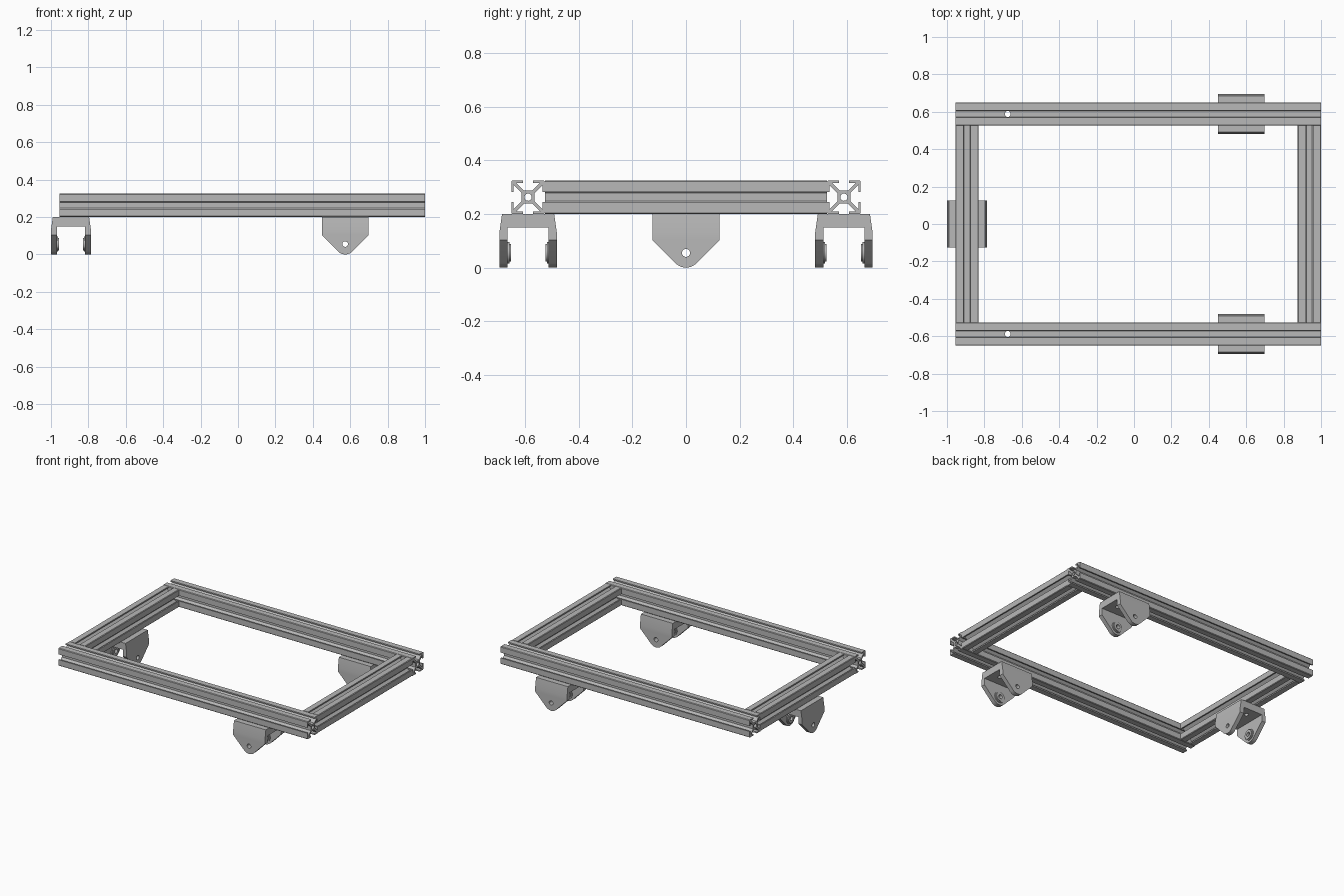
import bpy, bmesh
from math import pi, sin, cos, radians
from mathutils import Matrix, Euler, Vector

if "Cube" in bpy.data.objects:
    bpy.data.objects.remove(bpy.data.objects["Cube"], do_unlink=True)

metal = bpy.data.materials.new("aluminium grey")
metal.use_nodes = True
GREY = (0.48, 0.48, 0.48, 1)
metal.diffuse_color = GREY
for node in metal.node_tree.nodes:
    if node.type == "BSDF_PRINCIPLED":
        node.inputs["Base Color"].default_value = GREY

ALONG_X = Euler((pi / 2, 0, pi / 2)).to_matrix().to_4x4()  # profile is (y, z)
ALONG_Y = Euler((pi / 2, 0, 0)).to_matrix().to_4x4()       # profile is (x, z)


def circle(r, cx=0, cy=0, n=24, start=0, sweep=2 * pi):
    """Points on a circle or an arc."""
    steps = n if sweep == 2 * pi else n - 1
    return [(cx + r * cos(start + sweep * i / steps),
             cy + r * sin(start + sweep * i / steps)) for i in range(n)]


def new_object(name, mesh):
    ob = bpy.data.objects.new(name, mesh)
    bpy.context.scene.collection.objects.link(ob)
    return ob


def extrude(loops, length, matrix):
    """Mesh of a filled profile (later loops are holes), extruded about its middle."""
    curve = bpy.data.curves.new("profile", "CURVE")
    curve.dimensions = "2D"
    curve.fill_mode = "BOTH"
    curve.extrude = length / 2
    for pts in loops:
        spline = curve.splines.new("POLY")
        spline.points.add(len(pts) - 1)
        for p, (x, y) in zip(spline.points, pts):
            p.co = (x, y, 0, 1)
        spline.use_cyclic_u = True
    temp = new_object("profile", curve)
    dg = bpy.context.evaluated_depsgraph_get()
    mesh = bpy.data.meshes.new_from_object(temp.evaluated_get(dg))
    bpy.data.objects.remove(temp, do_unlink=True)
    bpy.data.curves.remove(curve)
    mesh.transform(matrix)
    return mesh


def build(name, meshes):
    """Join meshes into one clean object."""
    bm = bmesh.new()
    for m in meshes:
        bm.from_mesh(m)
        bpy.data.meshes.remove(m)
    bmesh.ops.remove_doubles(bm, verts=bm.verts, dist=1e-5)
    bmesh.ops.recalc_face_normals(bm, faces=bm.faces)
    mesh = bpy.data.meshes.new(name)
    bm.to_mesh(mesh)
    bm.free()
    mesh.materials.clear()
    mesh.materials.append(metal)
    return new_object(name, mesh)


def drill(ob, points, r, depth):
    """Cut round vertical holes."""
    meshes = [extrude([circle(r)], depth, Matrix.Translation(p)) for p in points]
    cutter = build("drill", meshes)
    cutter.hide_render = True
    mod = ob.modifiers.new("holes", "BOOLEAN")
    mod.operation = "DIFFERENCE"
    mod.solver = "EXACT"
    mod.object = cutter
    dg = bpy.context.evaluated_depsgraph_get()
    mesh = bpy.data.meshes.new_from_object(ob.evaluated_get(dg))
    ob.modifiers.remove(mod)
    ob.data = mesh
    bpy.data.objects.remove(cutter, do_unlink=True)


def finish(ob):
    ob.data.shade_smooth()
    ob.data.set_sharp_from_angle(angle=radians(30))


# Slotted extrusion profile: one side repeated four times
H, SLOT, LIP, RIB, CORE = 0.0625, 0.019, 0.009, 0.009, 0.024
half_side = [(CORE - RIB, CORE), (H - LIP - RIB, H - LIP), (SLOT, H - LIP),
             (SLOT, H), (H - 0.004, H)]
side = half_side + [(y, x) for x, y in reversed(half_side)]
section = []
for k in range(4):
    c, s = (1, 0, -1, 0)[k], (0, -1, 0, 1)[k]
    section += [(c * x - s * y, s * x + c * y) for x, y in side]
bore = circle(0.0135)
BEAM_Z = 0.2 + H

# Long rails, each with a vertical hole
for name, y in (("front_rail", -0.588), ("back_rail", 0.588)):
    place = Matrix.Translation((0.0225, y, BEAM_Z)) @ ALONG_X
    rail = build(name, [extrude([section, bore], 1.955, place)])
    drill(rail, [Vector((-0.675, y, BEAM_Z))], 0.016, 0.3)
    finish(rail)

# Cross rails between them
for name, x in (("right_cross_rail", -0.893), ("left_cross_rail", 0.9375)):
    place = Matrix.Translation((x, 0, BEAM_Z)) @ ALONG_Y
    finish(build(name, [extrude([section, bore], 1.051, place)]))

# Foot bracket: channel on top, two pointed legs with bosses inside
LEG_IN, LEG_OUT, KNEE, PIN_Z, TIP = 0.076, 0.107, 0.103, 0.055, 0.055
half_channel = [(0.097, 0.2), (LEG_OUT, 0.13), (LEG_OUT, KNEE), (LEG_IN, KNEE), (LEG_IN, 0.15)]
channel = half_channel + [(-y, z) for y, z in reversed(half_channel)]
leg = [(0.125, KNEE), (-0.125, KNEE)] + circle(TIP, 0, PIN_Z, 13, -0.75 * pi, pi / 2)
pin_hole = circle(0.015, 0, PIN_Z)


def bracket(name, x, y, turn):
    meshes = [extrude([channel], 0.25, ALONG_X)]
    for sgn in (-1, 1):
        mid = Matrix.Translation((0, sgn * (LEG_IN + LEG_OUT) / 2, 0))
        meshes.append(extrude([leg, pin_hole], LEG_OUT - LEG_IN, mid @ ALONG_Y))
    ob = build(name, meshes)
    drill(ob, [Vector((-0.06, 0, 0.175)), Vector((0.06, 0, 0.175))], 0.014, 0.1)
    bosses = []
    for sgn in (-1, 1):
        for r, t in ((0.04, 0.006), (0.033, 0.012)):
            spot = Matrix.Translation((0, sgn * (LEG_IN - t / 2), 0))
            bosses.append(extrude([circle(r, 0, PIN_Z), pin_hole], t, spot @ ALONG_Y))
    boss = build(name + "_bosses", bosses)
    place = Matrix.Translation((x, y, 0)) @ Matrix.Rotation(turn, 4, "Z")
    for part in (ob, boss):
        part.data.transform(place)
        finish(part)


bracket("front_bracket", 0.573, -0.588, 0)
bracket("back_bracket", 0.573, 0.588, 0)
bracket("right_bracket", -0.893, 0, pi / 2)
